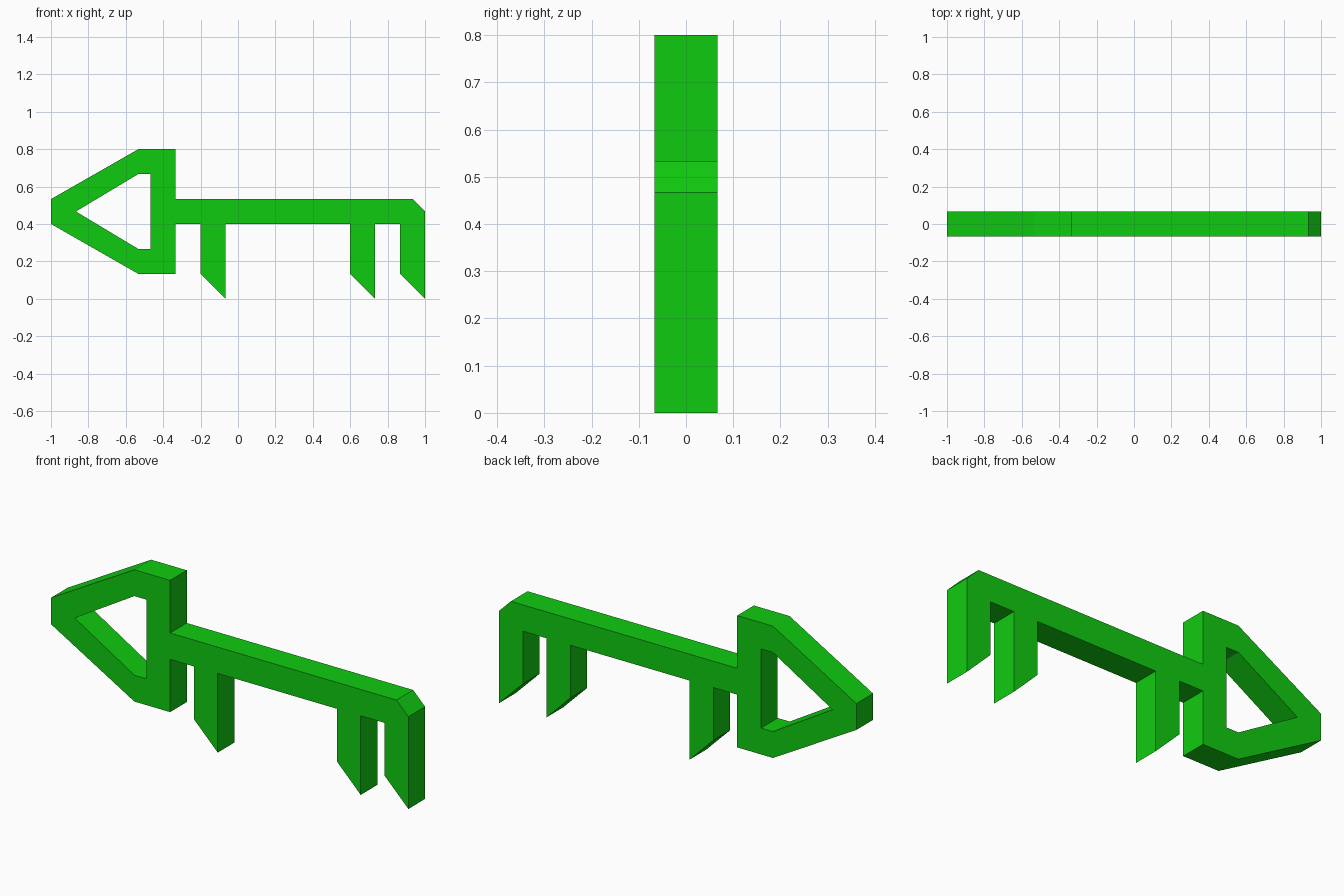
import bpy
from math import radians

if "Cube" in bpy.data.objects:
    bpy.data.objects.remove(bpy.data.objects["Cube"])

U = 1 / 15  # modelling grid unit


def tooth(x):
    """Slanted tooth, two units wide, hanging from the shaft (right to left)."""
    return [(x + 2, 6), (x + 2, 0), (x, 2), (x, 6)]


# Outer silhouette: arrow-shaped bow, shaft with bevelled tip, then the teeth
outline = [(-5, 2), (-8, 2), (-15, 6), (-15, 8), (-8, 12), (-5, 12),
           (-5, 8), (14, 8), (15, 7)]
outline += tooth(13)[1:]          # end tooth is flush with the tip
outline += tooth(9) + tooth(-3)
outline += [(-5, 6)]

# Opening in the bow
hole = [(-13, 7), (-8, 10), (-7, 10), (-7, 4), (-8, 4)]

# Filled, extruded profile
curve = bpy.data.curves.new("key", 'CURVE')
curve.dimensions = '2D'
curve.fill_mode = 'BOTH'
curve.extrude = U
for points in (outline, hole):
    spline = curve.splines.new('POLY')
    spline.points.add(len(points) - 1)
    for p, (x, z) in zip(spline.points, points):
        p.co = (x * U, z * U, 0, 1)
    spline.use_cyclic_u = True
    spline.use_smooth = False

key = bpy.data.objects.new("key", curve)
bpy.context.collection.objects.link(key)
key.rotation_euler.x = radians(90)

# Convert to a welded, flat-shaded mesh
bpy.context.view_layer.objects.active = key
key.select_set(True)
bpy.ops.object.convert(target='MESH')
bpy.ops.object.transform_apply(rotation=True)
bpy.ops.object.mode_set(mode='EDIT')
bpy.ops.mesh.select_all(action='SELECT')
bpy.ops.mesh.remove_doubles(threshold=0.0005)
bpy.ops.mesh.normals_make_consistent(inside=False)
bpy.ops.object.mode_set(mode='OBJECT')
bpy.ops.object.shade_flat()

# Green finish
green = bpy.data.materials.new("green")
green.diffuse_color = (0.005, 0.6, 0.005, 1)
green.use_nodes = True
green.node_tree.nodes["Principled BSDF"].inputs["Base Color"].default_value = green.diffuse_color
key.data.materials.clear()
key.data.materials.append(green)
